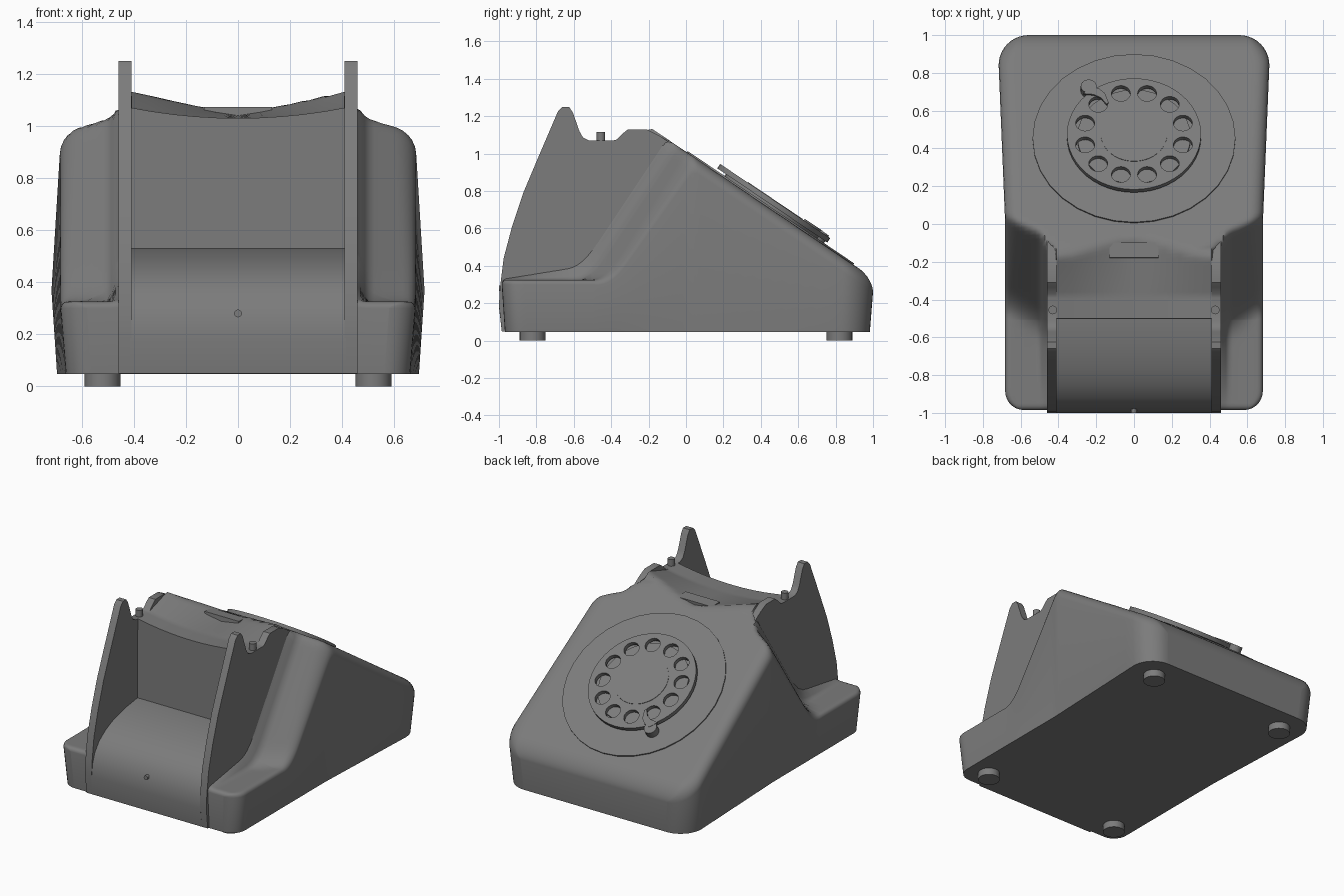
import bpy, bmesh, math
from mathutils import Matrix

if "Cube" in bpy.data.objects:
    bpy.data.objects.remove(bpy.data.objects["Cube"])

grey = bpy.data.materials.new("plain_grey")
grey.use_nodes = True
grey.diffuse_color = (0.2, 0.2, 0.2, 1)
grey.node_tree.nodes["Principled BSDF"].inputs["Base Color"].default_value = (0.2, 0.2, 0.2, 1)


def finish(name, bm, angle=35, matrix=None):
    """Turn a bmesh into a shaded, coloured object."""
    bmesh.ops.recalc_face_normals(bm, faces=bm.faces)
    me = bpy.data.meshes.new(name)
    bm.to_mesh(me)
    bm.free()
    me.materials.append(grey)
    me.shade_smooth()
    me.set_sharp_from_angle(angle=math.radians(angle))
    ob = bpy.data.objects.new(name, me)
    bpy.context.collection.objects.link(ob)
    if matrix:
        ob.matrix_world = matrix
    return ob


def side_panel(name, profile, x0, x1):
    """Extrude a (y, z) outline from x0 to x1."""
    bm = bmesh.new()
    face = bm.faces.new([bm.verts.new((x0, y, z)) for y, z in profile])
    ext = bmesh.ops.extrude_face_region(bm, geom=[face])["geom"]
    verts = [v for v in ext if isinstance(v, bmesh.types.BMVert)]
    bmesh.ops.translate(bm, verts=verts, vec=(x1 - x0, 0, 0))
    return finish(name, bm)


def cylinder(name, radius, z0, z1, place, sides=32):
    """Upright cylinder between two heights in the frame of place."""
    bm = bmesh.new()
    bmesh.ops.create_cone(bm, cap_ends=True, segments=sides, radius1=radius, radius2=radius,
                          depth=z1 - z0, matrix=Matrix.Translation((0, 0, (z0 + z1) / 2)))
    return finish(name, bm, matrix=place)


# ---- Main shell: height surface over a rounded plan outline ----
FRONT, REAR = -0.985, 1.0
R_FRONT, R_REAR = 0.1, 0.16


def clamp(v):
    return max(0.0, min(1.0, v))


def slant(y):
    return 1.01 - 0.675 * y


def smooth_min(a, b, k):
    h = max(k - abs(a - b), 0) / k
    return min(a, b) - h * h * k / 4


def half_width(y):
    w = 0.682 + 0.035 * clamp(y / 0.85)
    for over, r in ((FRONT + R_FRONT - y, R_FRONT), (y - REAR + R_REAR, R_REAR)):
        if over > 0:
            w += math.sqrt(max(r * r - over * over, 0)) - r
    return w


def height(x, y):
    x = abs(x)
    if x < 0.42:
        # open bay in front, dipped cradle behind it
        if y < -0.502:
            return 0.2
        edge = x / 0.41
        cradle = 1.03 + 0.04 * edge ** 2 + max(y + 0.38, 0) * (0.05 + 0.27 * edge)
        return min(slant(y), cradle) if y < 0 else slant(y)
    # low shelf, ramp and slanted face blended together
    reach = 0.4 + 0.12 * (0.68 - x) / 0.18
    ramp = 0.33 + 1.5 * (y + reach)
    z = -smooth_min(-0.325, -ramp, 0.12)
    z += 0.1 * clamp(1 - (x - 0.462) / 0.05) ** 2 * clamp((y + 1) / 0.5)
    z = smooth_min(z, slant(y), 0.06)
    r = 0.025 + 0.05 * clamp((y + 0.5) / 0.5)
    return z - edge_drop(x, y, r)


def edge_drop(x, y, r):
    d = max(min(half_width(y) - abs(x), y - FRONT, REAR - y), 0)
    return r - math.sqrt(r * r - (r - d) ** 2) if d < r else 0


rows = [FRONT + R_FRONT - R_FRONT * math.sin(math.pi / 2 * (1 - i / 7)) for i in range(8)]
rows += [-0.86 + 0.05 * i for i in range(8)] + [-0.505, -0.5]
rows += [-0.48 + 0.02 * i for i in range(32)] + [0.2 + 0.08 * i for i in range(8)]
rows += [REAR - R_REAR + R_REAR * math.sin(math.pi / 2 * i / 10) for i in range(11)]
inner = [0.082 * i for i in range(6)] + [0.44]
outer = [0, 0.08, 0.16, 0.25, 0.4, 0.55, 0.67, 0.77, 0.86, 0.93, 0.98, 1]

bm = bmesh.new()
grid = []
for y in rows:
    half = inner + [0.47 + (half_width(y) - 0.47) * t for t in outer]
    xs = [-x for x in reversed(half[1:])] + half
    line = []
    for x in xs:
        z = height(x, y)
        if abs(x) < 0.42 and y > 0.5:
            z -= edge_drop(x, y, 0.075)
        line.append(bm.verts.new((x, y, z)))
    grid.append(line)
for a, b in zip(grid, grid[1:]):
    for i in range(len(a) - 1):
        bm.faces.new((a[i], a[i + 1], b[i + 1], b[i]))
# walls tapering down to a flat underside
rim = [e for e in bm.edges if e.is_boundary]
ext = bmesh.ops.extrude_edge_only(bm, edges=rim)["geom"]
for v in ext:
    if isinstance(v, bmesh.types.BMVert):
        v.co = (v.co.x * 0.97, v.co.y * 0.983, 0.047)
bmesh.ops.holes_fill(bm, edges=[e for e in bm.edges if e.is_boundary], sides=0)
finish("shell", bm, 40)

# ---- Bay floor and the two upright fins ----
side_panel("bay_floor", [(-0.48, 0.05), (-0.985, 0.05), (-1, 0.18), (-0.99, 0.26), (-0.965, 0.33),
                         (-0.92, 0.39), (-0.85, 0.44), (-0.76, 0.48), (-0.64, 0.51),
                         (-0.5, 0.53), (-0.48, 0.53)], -0.415, 0.415)
fin = [(0, 0.9), (-0.05, 1.035), (-0.15, 1.1), (-0.21, 1.13), (-0.31, 1.13), (-0.335, 1.11),
       (-0.37, 1.075), (-0.39, 1.07), (-0.52, 1.07), (-0.55, 1.085), (-0.57, 1.12), (-0.605, 1.22),
       (-0.625, 1.25), (-0.66, 1.25), (-0.685, 1.225), (-0.73, 1.12), (-0.79, 0.98), (-0.87, 0.79),
       (-0.93, 0.61), (-0.975, 0.44), (-0.995, 0.28), (-1, 0.19), (-0.985, 0.05), (-0.1, 0.05)]
for name, s in (("left", 1), ("right", -1)):
    side_panel(name + "_fin", fin, s * 0.41, s * 0.46)
    cylinder(name + "_hook_pin", 0.023, 1.0, 1.115, Matrix.Translation((s * 0.43, -0.455, 0)), 16)
    for end, y in (("front", -0.82), ("rear", 0.82)):
        cylinder(f"{name}_{end}_foot", 0.069, 0, 0.06, Matrix.Translation((s * 0.52, y, 0)), 24)

# ---- Screw head on the front and small plate on the cradle ----
cylinder("screw_head", 0.015, 0, 0.03,
         Matrix.Translation((0, -0.97, 0.28)) @ Matrix.Rotation(math.pi / 2, 4, "X"), 12)
bm = bmesh.new()
bmesh.ops.create_cube(bm, size=1, matrix=Matrix.Diagonal((0.26, 0.08, 0.04, 1)))
finish("cradle_plate", bm, matrix=Matrix.Translation((0, -0.14, 1.05))
       @ Matrix.Rotation(math.radians(-5), 4, "X"))

# ---- Dial, laid on the slanted face ----
dial = Matrix.Translation((0, 0.45, slant(0.45))) @ Matrix.Rotation(-math.atan(0.675), 4, "X")
cylinder("dial_base", 0.537, -0.02, 0.008, dial)
cylinder("dial_hub", 0.3, 0, 0.022, dial)


def add_circle(curve, cx, cy, r, n):
    sp = curve.splines.new("POLY")
    sp.points.add(n - 1)
    sp.use_cyclic_u = True
    for i, p in enumerate(sp.points):
        a = 2 * math.pi * i / n
        p.co = (cx + r * math.cos(a), cy + r * math.sin(a), 0, 1)


# finger wheel with twelve holes
curve = bpy.data.curves.new("wheel_outline", "CURVE")
curve.dimensions = "2D"
curve.fill_mode = "BOTH"
curve.extrude = 0.014
add_circle(curve, 0, 0, 0.355, 48)
for i in range(12):
    a = math.radians(15 + 30 * i)
    add_circle(curve, 0.268 * math.cos(a), 0.268 * math.sin(a), 0.05, 20)
temp = bpy.data.objects.new("wheel_outline", curve)
bpy.context.collection.objects.link(temp)
bpy.context.view_layer.update()
flat = bpy.data.meshes.new_from_object(temp.evaluated_get(bpy.context.evaluated_depsgraph_get()))
bm = bmesh.new()
bm.from_mesh(flat)
bmesh.ops.remove_doubles(bm, verts=bm.verts, dist=0.0005)
bpy.data.objects.remove(temp)
bpy.data.meshes.remove(flat)
finish("finger_wheel", bm, matrix=dial @ Matrix.Translation((0, 0, 0.034)))
cylinder("wheel_cap", 0.176, 0.03, 0.051, dial, 40)

# finger stop: round pad with a tapering curled arm
cylinder("finger_stop_pad", 0.042, 0, 0.056, dial @ Matrix.Translation((-0.24, 0.3, 0)), 20)
bm = bmesh.new()
arm = [(-0.25, 0.275, 0.03), (-0.2, 0.265, 0.024), (-0.165, 0.24, 0.018), (-0.14, 0.19, 0.008)]
left = [bm.verts.new((x - w * 0.6, y - w * 0.8, 0.046)) for x, y, w in arm]
right = [bm.verts.new((x + w * 0.6, y + w * 0.8, 0.046)) for x, y, w in arm]
faces = [bm.faces.new((left[i], left[i + 1], right[i + 1], right[i])) for i in range(3)]
ext = bmesh.ops.extrude_face_region(bm, geom=faces)["geom"]
bmesh.ops.translate(bm, verts=[v for v in ext if isinstance(v, bmesh.types.BMVert)], vec=(0, 0, 0.012))
finish("finger_stop_arm", bm, matrix=dial)
